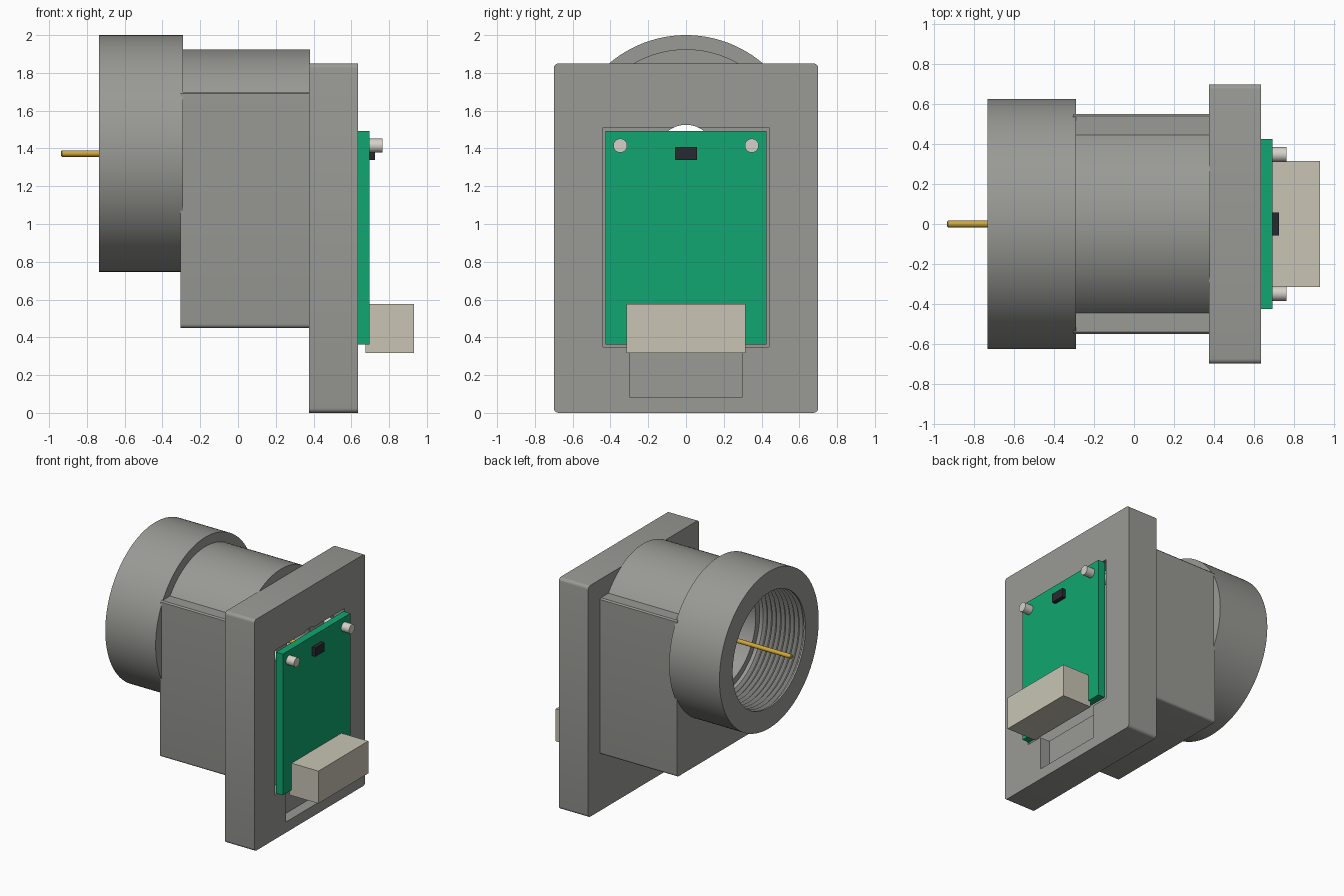
import bpy, bmesh, math
from mathutils import Matrix, Vector

if "Cube" in bpy.data.objects:
    bpy.data.objects.remove(bpy.data.objects["Cube"])

AXIS_Z = 1.373  # height of the barrel axis


def material(name, rgb):
    m = bpy.data.materials.new(name)
    m.use_nodes = True
    m.diffuse_color = (*rgb, 1)
    m.node_tree.nodes["Principled BSDF"].inputs["Base Color"].default_value = (*rgb, 1)
    return m


GREY = material("housing grey", (0.32, 0.32, 0.30))
GREEN = material("board green", (0.005, 0.38, 0.16))
BEIGE = material("connector beige", (0.58, 0.55, 0.46))
BLACK = material("chip black", (0.02, 0.023, 0.03))
GOLD = material("pin gold", (0.63, 0.39, 0.04))
PALE = material("screw pale", (0.66, 0.64, 0.58))


def finish(bm, name, mat, smooth=True):
    bmesh.ops.recalc_face_normals(bm, faces=bm.faces)
    mesh = bpy.data.meshes.new(name)
    bm.to_mesh(mesh)
    bm.free()
    ob = bpy.data.objects.new(name, mesh)
    bpy.context.collection.objects.link(ob)
    mesh.materials.append(mat)
    if smooth:
        shade(ob)
    return ob


def shade(ob):
    bpy.ops.object.select_all(action="DESELECT")
    bpy.context.view_layer.objects.active = ob
    ob.select_set(True)
    bpy.ops.object.shade_smooth_by_angle(angle=math.radians(30))


def box(name, mat, x, y, z, round_x=0):
    """Box from three (low, high) ranges; round_x rounds the edges along x."""
    bm = bmesh.new()
    size = Vector([r[1] - r[0] for r in (x, y, z)])
    mid = Vector([(r[0] + r[1]) / 2 for r in (x, y, z)])
    bmesh.ops.create_cube(bm, size=1, matrix=Matrix.Translation(mid) @ Matrix.Diagonal((*size, 1)))
    if round_x:
        edges = [e for e in bm.edges if abs(e.verts[0].co.x - e.verts[1].co.x) > 0.01]
        bmesh.ops.bevel(bm, geom=edges, offset=round_x, segments=4, profile=0.5, affect="EDGES")
    return finish(bm, name, mat, bool(round_x))


def lathe(name, mat, profile, y=0, z=AXIS_Z, steps=128):
    """Solid turned about an x-parallel axis from (x, radius) points."""
    bm = bmesh.new()
    rings = []
    for x, r in profile:
        rings.append([bm.verts.new((x, y + r * math.cos(a), z + r * math.sin(a)))
                      for a in (2 * math.pi * i / steps for i in range(steps))])
    for a, b in zip(rings, rings[1:]):
        for i in range(steps):
            j = (i + 1) % steps
            bm.faces.new((a[i], a[j], b[j], b[i]))
    bm.faces.new(rings[0])
    bm.faces.new(rings[-1])
    return finish(bm, name, mat)


def cut(ob, *cutters):
    for c in cutters:
        mod = ob.modifiers.new("cut", "BOOLEAN")
        mod.operation, mod.solver, mod.object = "DIFFERENCE", "EXACT", c
        bpy.context.view_layer.objects.active = ob
        bpy.ops.object.modifier_apply(modifier=mod.name)
    shade(ob)


# Barrel collar and body, a round top merging into a square-sided block
collar = lathe("collar", GREY, [(-0.735, 0.627), (-0.29, 0.627)])

R, SIDE, SHOULDER, BASE, SOFT = 0.552, 0.55, 1.70, 0.45, 0.02
start = math.asin((SHOULDER - AXIS_Z) / R)
outline = [(R * math.cos(a), AXIS_Z + R * math.sin(a))
           for a in (start + (math.pi - 2 * start) * i / 48 for i in range(49))]
outline += [(-SIDE + 0.01, SHOULDER), (-SIDE, SHOULDER - 0.01)]
lower = [(-SIDE + SOFT * (1 - math.cos(a)), BASE + SOFT * (1 - math.sin(a)))
         for a in (math.pi / 8 * i for i in range(5))]
outline += lower + [(-y, z) for y, z in reversed(lower)]
outline += [(SIDE, SHOULDER - 0.01), (SIDE - 0.01, SHOULDER)]
bm = bmesh.new()
face = bm.faces.new([bm.verts.new((-0.305, y, z)) for y, z in outline])
grown = bmesh.ops.extrude_face_region(bm, geom=[face])
moved = [v for v in grown["geom"] if isinstance(v, bmesh.types.BMVert)]
bmesh.ops.translate(bm, verts=moved, vec=(0.685, 0, 0))
body = finish(bm, "body", GREY)

# Mounting plate
plate = box("mounting_plate", GREY, (0.375, 0.635), (-0.70, 0.70), (0, 1.85), 0.025)

# Bore cutter: threaded mouth, smooth chamber, narrow through hole
bore = [(-0.80, 0.46), (-0.72, 0.46)]
PITCH = 0.04
for i in range(9):
    x = -0.72 + i * PITCH
    bore += [(x + PITCH * 0.4, 0.485), (x + PITCH * 0.6, 0.485), (x + PITCH, 0.46)]
bore += [(-0.33, 0.46), (-0.33, 0.41), (0.10, 0.41), (0.10, 0.152), (0.70, 0.152)]
bore_cutter = lathe("bore_cutter", GREY, bore)
board_cutter = box("board_recess_cutter", GREY, (0.535, 0.70), (-0.44, 0.44), (0.35, 1.51))
cable_cutter = box("cable_recess_cutter", GREY, (0.55, 0.70), (-0.30, 0.30), (0.085, 0.40))
cut(collar, bore_cutter)
cut(body, bore_cutter)
cut(plate, bore_cutter, board_cutter, cable_cutter)
for c in (bore_cutter, board_cutter, cable_cutter):
    bpy.data.objects.remove(c)

# Circuit board with its parts
box("circuit_board", GREEN, (0.635, 0.695), (-0.427, 0.427), (0.363, 1.492))
box("connector", BEIGE, (0.675, 0.932), (-0.315, 0.315), (0.318, 0.577))
box("chip", BLACK, (0.69, 0.726), (-0.057, 0.057), (1.338, 1.408))
for side, y in (("left", 0.348), ("right", -0.348)):
    lathe(side + "_screw", PALE, [(0.54, 0.037), (0.765, 0.037)], y, 1.415, 32)

# Contact pin along the barrel axis
lathe("contact_pin", GOLD, [(-0.937, 0.012), (-0.932, 0.017), (0.64, 0.017)], steps=24)
